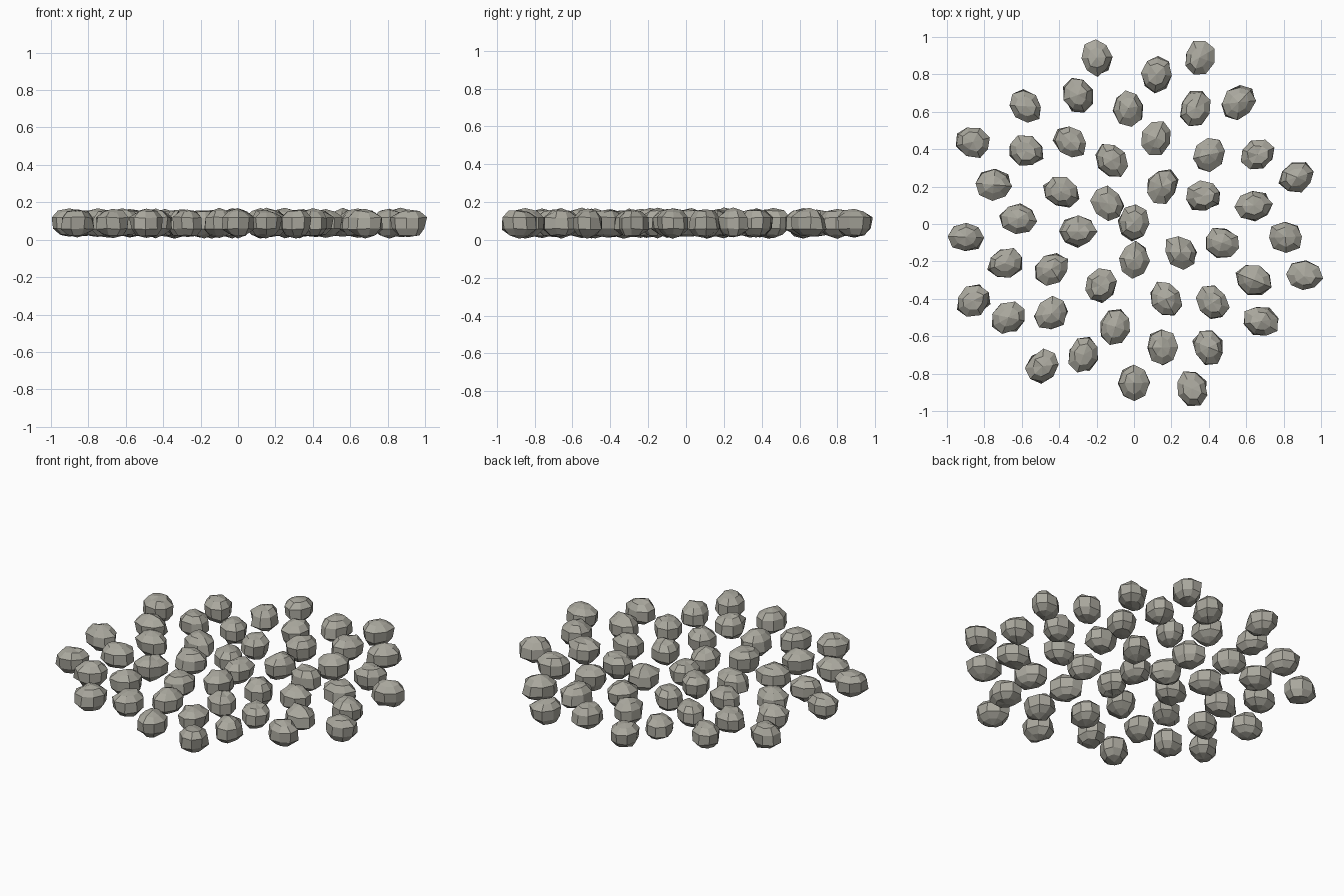
import bpy, bmesh, math, random
from mathutils import Matrix, Vector

random.seed(7)

if "Cube" in bpy.data.objects:
    bpy.data.objects.remove(bpy.data.objects["Cube"], do_unlink=True)

# Single weathered grey colour
stone_grey = bpy.data.materials.new("stone_grey")
stone_grey.use_nodes = True
colour = (0.4, 0.39, 0.34, 1)
stone_grey.diffuse_color = colour
shader = stone_grey.node_tree.nodes["Principled BSDF"]
shader.inputs["Base Color"].default_value = colour
shader.inputs["Roughness"].default_value = 0.9

# Stone centres on the ground, row by row from the back to the front
CENTRES = [
    (-.2, .89), (.12, .8), (.35, .89), (-.3, .69), (-.03, .62), (.33, .62),
    (.56, .65), (-.58, .63), (-.86, .44), (-.58, .39), (-.34, .44), (-.12, .34),
    (.12, .46), (.4, .37), (.66, .37), (.87, .25), (-.75, .21), (-.39, .17),
    (-.62, .03), (-.14, .11), (.15, .2), (.37, .15), (.64, .1), (0, .01),
    (-.3, -.04), (-.9, -.07), (.81, -.07), (.47, -.1), (.25, -.15), (0, -.19),
    (-.69, -.21), (-.44, -.24), (-.18, -.33), (.64, -.3), (.91, -.28),
    (-.86, -.41), (-.67, -.5), (-.44, -.48), (-.1, -.55), (.17, -.4),
    (.42, -.42), (.68, -.52), (-.49, -.76), (-.27, -.7), (0, -.85),
    (.15, -.66), (.4, -.66), (.31, -.88)]

LENGTH, WIDTH, HEIGHT = 0.1, 0.084, 0.076   # half sizes of one stone
MID_HEIGHT = 0.088
SIDES = 8
# Rings from bottom to top as (relative height, relative radius)
RINGS = [(-.82, .58), (-.4, .95), (.4, .95), (.82, .58)]


def rough(amount):
    """Random factor close to one."""
    return 1 + random.uniform(-amount, amount)


def build_stone(name, x, y):
    """A chipped, faceted pebble whose long axis points away from the middle."""
    bm = bmesh.new()
    loops = []
    for height, radius in RINGS:
        loop = []
        for side in range(SIDES):
            angle = math.tau * side / SIDES
            point = Vector((radius * math.cos(angle), radius * math.sin(angle), height))
            loop.append(bm.verts.new(point * rough(.1)))
        loops.append(loop)
    bottom = bm.verts.new((0, 0, -rough(.1)))
    top = bm.verts.new((0, 0, rough(.1)))

    # Side bands and the two pole fans
    for side in range(SIDES):
        following = (side + 1) % SIDES
        for low, high in zip(loops, loops[1:]):
            bm.faces.new((low[side], low[following], high[following], high[side]))
        bm.faces.new((loops[0][following], loops[0][side], bottom))
        bm.faces.new((loops[-1][side], loops[-1][following], top))

    heading = math.atan2(y, x) + random.uniform(-.2, .2)
    place = (Matrix.Translation((x, y, MID_HEIGHT))
             @ Matrix.Rotation(heading, 4, "Z")
             @ Matrix.Diagonal((LENGTH, WIDTH, HEIGHT, 1)))
    bm.transform(place)
    # Keep every stone on or above the ground
    for vert in bm.verts:
        vert.co.z = max(vert.co.z, 0)
    mesh = bpy.data.meshes.new(name)
    bm.to_mesh(mesh)
    bm.free()
    mesh.materials.append(stone_grey)
    stone = bpy.data.objects.new(name, mesh)
    bpy.context.scene.collection.objects.link(stone)


for number, (x, y) in enumerate(CENTRES, start=1):
    build_stone(f"stone_{number}", x, y)
